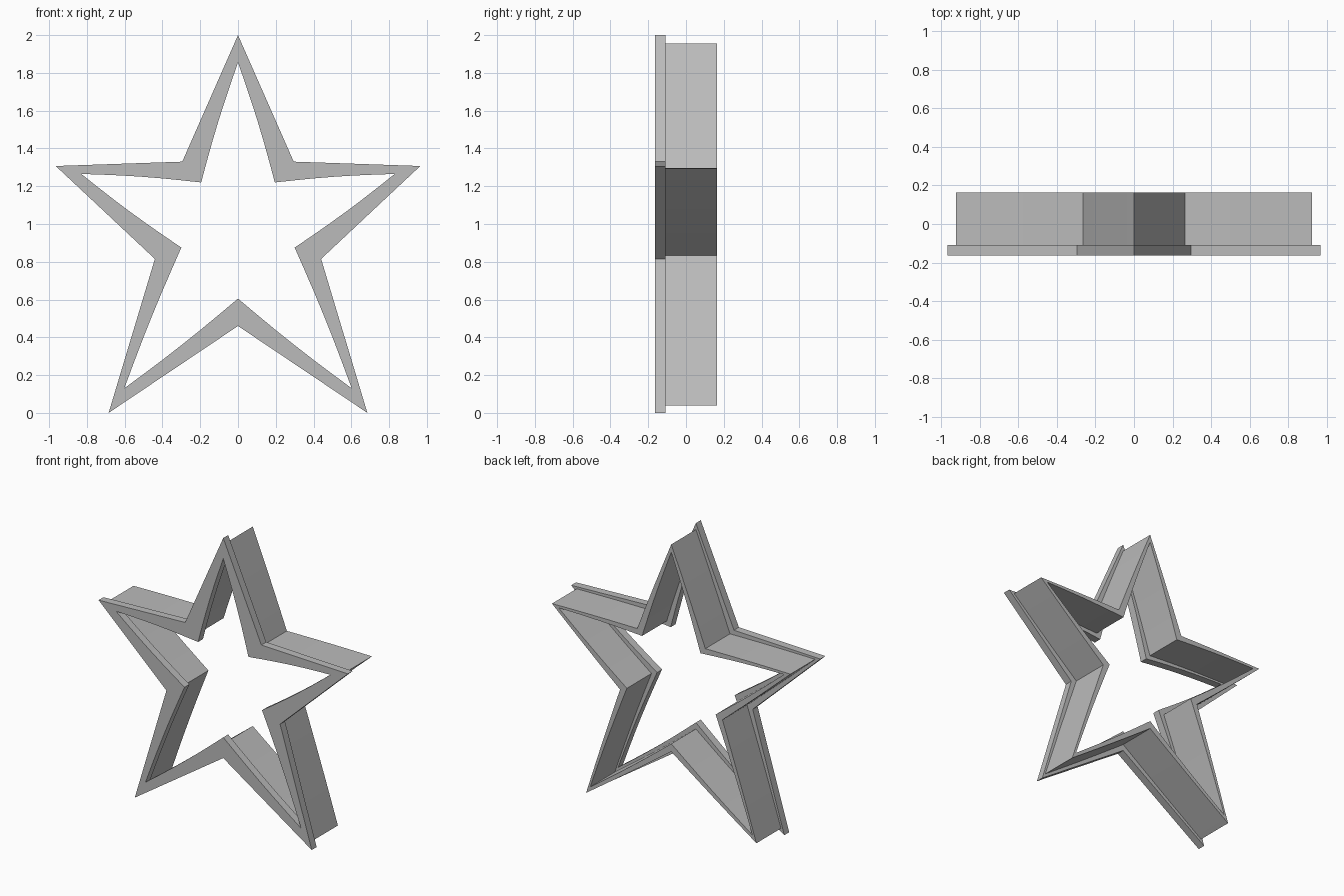
import bpy, bmesh, math
from mathutils import Vector

if "Cube" in bpy.data.objects:
    bpy.data.objects.remove(bpy.data.objects["Cube"])

grey = bpy.data.materials.new("plain_grey")
grey.diffuse_color = (0.5, 0.5, 0.5, 1)
grey.use_nodes = True
grey.node_tree.nodes["Principled BSDF"].inputs["Base Color"].default_value = grey.diffuse_color

# Right half of the star, top to bottom: outer and inner outline (x, z)
OUTER = [(0, 2), (0.295, 1.33), (0.965, 1.307), (0.44, 0.815), (0.685, 0.0), (0, 0.46)]
INNER = [(0, 1.855), (0.195, 1.22), (0.83, 1.265), (0.30, 0.875), (0.602, 0.13), (0, 0.605)]
STEPS = 6


def mirrored(half):
    """Close a half outline across x = 0."""
    return [Vector(p) for p in half] + [Vector((-x, z)) for x, z in half[-2:0:-1]]


def outline(points, bow):
    """Subdivide each edge and bow it gently away from the opening."""
    result = []
    for i, a in enumerate(points):
        b = points[(i + 1) % len(points)]
        d = (b - a).normalized()
        outward = Vector((-d.y, d.x))
        for k in range(STEPS):
            t = k / STEPS
            result.append(a.lerp(b, t) + outward * bow * math.sin(math.pi * t))
    return result


outer_line = outline(mirrored(OUTER), 0)
inner_line = outline(mirrored(INNER), 0.008)


def star_band(name, start, end, y0, y1):
    """Star ring between two fractions of the band width, extruded along y."""
    bm = bmesh.new()
    rings = []
    for f, y in ((start, y0), (end, y0), (end, y1), (start, y1)):
        ring = []
        for o, i in zip(outer_line, inner_line):
            p = o.lerp(i, f)
            ring.append(bm.verts.new((p.x, y, p.y)))
        rings.append(ring)
    n = len(outer_line)
    for r in range(4):
        a, b = rings[r], rings[(r + 1) % 4]
        for k in range(n):
            m = (k + 1) % n
            bm.faces.new((a[k], a[m], b[m], b[k]))
    bmesh.ops.recalc_face_normals(bm, faces=bm.faces)
    mesh = bpy.data.meshes.new(name)
    bm.to_mesh(mesh)
    bm.free()
    mesh.materials.append(grey)
    obj = bpy.data.objects.new(name, mesh)
    bpy.context.collection.objects.link(obj)
    bpy.ops.object.select_all(action='DESELECT')
    obj.select_set(True)
    bpy.context.view_layer.objects.active = obj
    bpy.ops.object.shade_smooth_by_angle(angle=math.radians(25))


# Wide front flange and the narrower deep wall behind it
star_band("front_flange", 0.0, 1.0, -0.163, -0.109)
star_band("star_wall", 0.31, 0.69, -0.109, 0.163)
